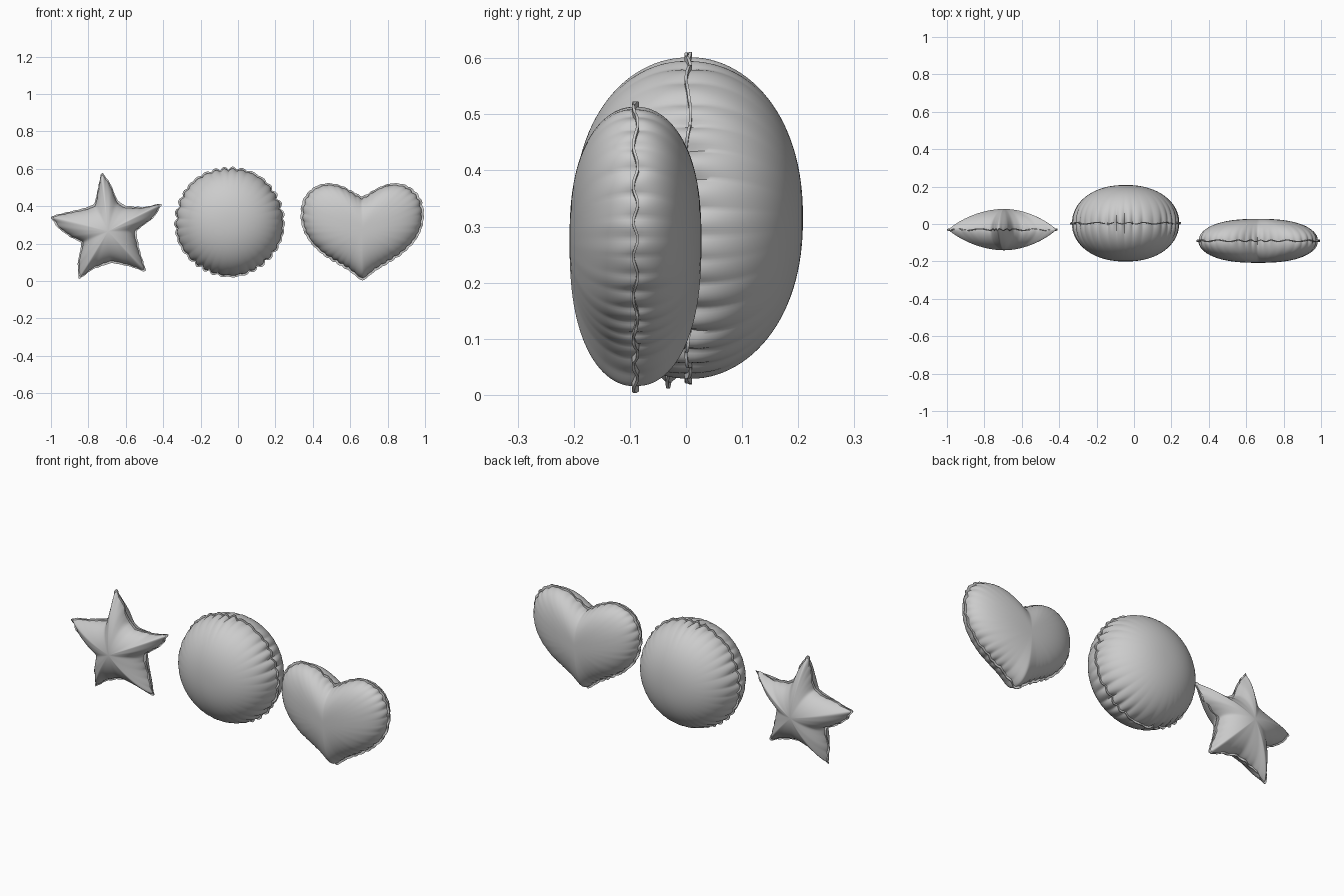
import bpy
from math import sin, cos, pi, hypot

if "Cube" in bpy.data.objects:
    bpy.data.objects.remove(bpy.data.objects["Cube"])


def resample(pts, n, passes):
    """Even spacing along a closed polygon, then soften its corners."""
    m = len(pts)
    seg = [hypot(pts[(i + 1) % m][0] - pts[i][0], pts[(i + 1) % m][1] - pts[i][1]) for i in range(m)]
    total, out, i, acc = sum(seg), [], 0, 0.0
    for k in range(n):
        d = total * k / n
        while d > acc + seg[i] and i < m - 1:
            acc += seg[i]
            i += 1
        u = (d - acc) / seg[i]
        a, b = pts[i], pts[(i + 1) % m]
        out.append((a[0] + (b[0] - a[0]) * u, a[1] + (b[1] - a[1]) * u))
    for _ in range(passes):
        out = [tuple(0.25 * out[j - 1][c] + 0.5 * out[j][c] + 0.25 * out[(j + 1) % n][c]
                     for c in (0, 1)) for j in range(n)]
    return out


def balloon(name, outline, centre, y0, depth, power, folds, pucker, scallop,
            flange=0.012, taper=0.0, rings=28):
    n = len(outline)
    cx, cz = centre
    rad = [hypot(x - cx, z - cz) for x, z in outline]
    lo, hi = min(rad), max(rad)
    # irregular gathers around the seam
    fold = []
    for i in range(n):
        a = 2 * pi * i / n
        wave = abs(sin(0.5 * (folds * a + 0.9 * sin(3 * a + 1) + 0.6 * sin(7 * a))))
        fold.append((1 - wave) * (0.65 + 0.35 * sin(5 * a + 2)))

    def ring(t, side, outer=False):
        s = sin(t * pi / 2)
        pts = []
        for i, (x, z) in enumerate(outline):
            R = rad[i]
            a = 2 * pi * i / n
            q = 0.5 + taper * (R - lo) / max(hi - lo, 0.02)
            h = depth * max(0.0, 1 - s ** power) ** q
            if outer:
                r = R - scallop * fold[i]
            else:
                r = s * (R - flange) - pucker * fold[i] * t ** 5
            wob = 0.004 * t ** 8 * sin(folds * a * 0.5 + 2 * sin(4 * a))
            pts.append((cx + (x - cx) * r / R, y0 + side * (h + 0.0025) + wob,
                        cz + (z - cz) * r / R))
        return pts

    loops = [ring(k / rings, -1) for k in range(1, rings + 1)]
    loops += [ring(1, -1, True), ring(1, 1, True)]
    loops += [ring(k / rings, 1) for k in range(rings, 0, -1)]
    verts = [p for lp in loops for p in lp]
    faces = []
    for k in range(len(loops) - 1):
        for i in range(n):
            j = (i + 1) % n
            faces.append((k * n + i, k * n + j, (k + 1) * n + j, (k + 1) * n + i)[::-1])
    front, back = len(verts), len(verts) + 1
    verts += [(cx, y0 - depth - 0.0025, cz), (cx, y0 + depth + 0.0025, cz)]
    last = (len(loops) - 1) * n
    for i in range(n):
        j = (i + 1) % n
        faces.append((front, i, j))
        faces.append((back, last + j, last + i))
    me = bpy.data.meshes.new(name)
    me.from_pydata(verts, [], faces)
    ob = bpy.data.objects.new(name, me)
    bpy.context.collection.objects.link(ob)
    bpy.ops.object.select_all(action='DESELECT')
    ob.select_set(True)
    bpy.context.view_layer.objects.active = ob
    # consistent outward normals, smooth skin with a crisp seam
    bpy.ops.object.mode_set(mode='EDIT')
    bpy.ops.mesh.select_all(action='SELECT')
    bpy.ops.mesh.normals_make_consistent(inside=False)
    bpy.ops.object.mode_set(mode='OBJECT')
    bpy.ops.object.shade_smooth_by_angle(angle=0.9)
    return ob


# star balloon: blunt, slightly uneven arms
star = [(-.73, .59), (-.68, .52), (-.647, .433), (-.605, .402), (-.50, .395), (-.40, .418),
        (-.445, .342), (-.545, .267), (-.525, .165), (-.487, .043), (-.57, .075),
        (-.675, .097), (-.78, .06), (-.855, .003), (-.858, .10), (-.835, .205), (-.90, .235),
        (-.965, .283), (-1.008, .346), (-.82, .39), (-.767, .41)]
balloon("star_balloon", resample(star, 320, 8), (-.695, .265), -.03, .108, 1.9,
        46, .007, .006, taper=.4)

# round balloon: deeply gathered rim
disc = [(-.045 + .297 * sin(2 * pi * i / 320), .315 + .297 * cos(2 * pi * i / 320)) for i in range(320)]
balloon("round_balloon", disc, (-.045, .315), .004, .202, 2.2, 34, .018, .02, flange=.01)

# heart balloon: mirrored half outline
half = [(0, .452), (.045, .477), (.09, .502), (.135, .519), (.18, .524), (.225, .518), (.27, .495),
        (.305, .46), (.324, .42), (.332, .365), (.328, .31), (.31, .255), (.275, .20),
        (.215, .14), (.145, .095), (.07, .052), (0, -.003)]
heart = [(.664 + x, z) for x, z in half] + [(.664 - x, z) for x, z in half[-2:0:-1]]
balloon("heart_balloon", resample(heart, 320, 6), (.664, .275), -.09, .115, 2.5,
        44, .010, .007)
